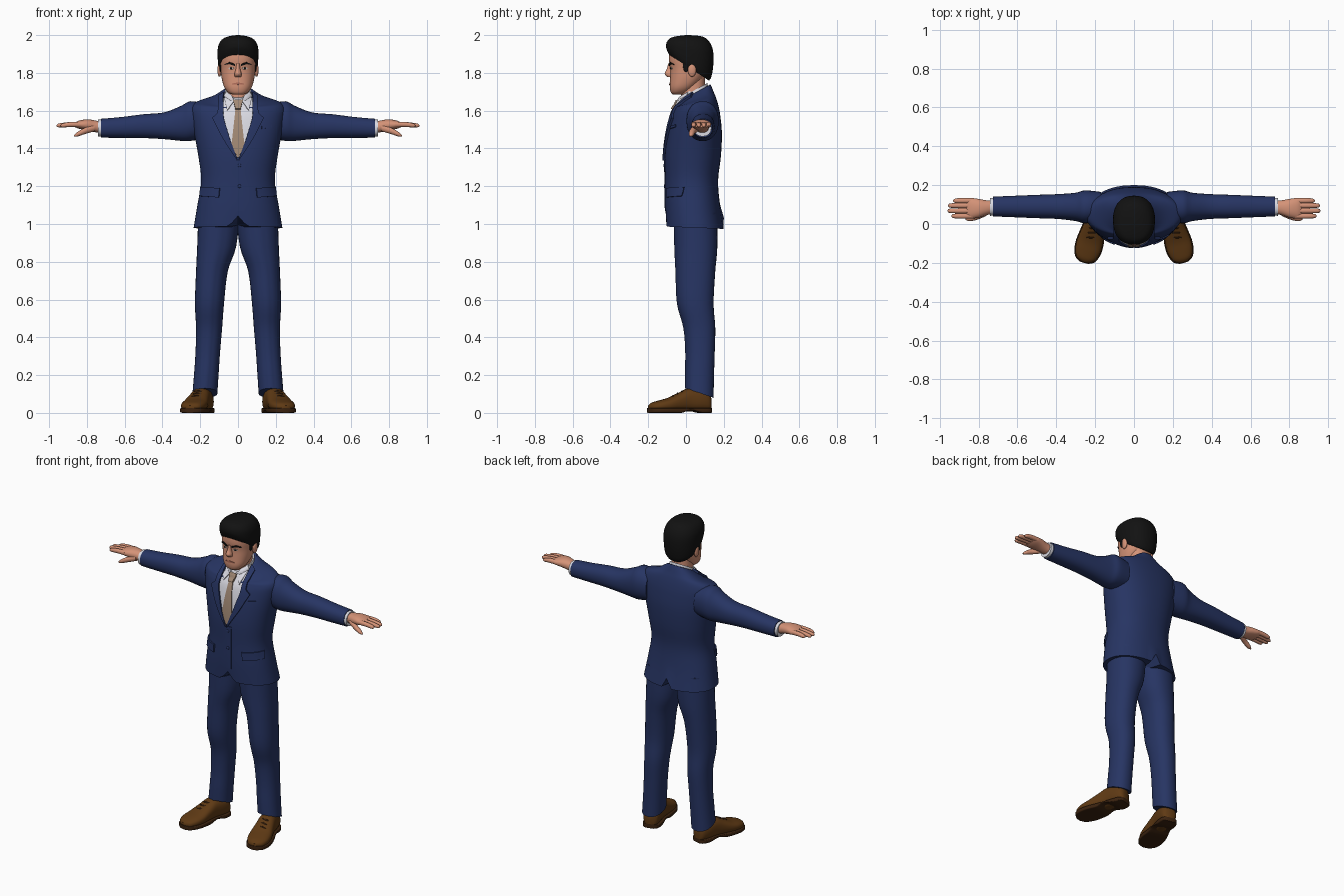
import bpy
import bmesh
import math
from mathutils import Vector
from mathutils.bvhtree import BVHTree

if "Cube" in bpy.data.objects:
    bpy.data.objects.remove(bpy.data.objects["Cube"])


def material(name, *rgb):
    m = bpy.data.materials.new(name)
    m.use_nodes = True
    m.diffuse_color = (*rgb, 1)
    m.node_tree.nodes["Principled BSDF"].inputs["Base Color"].default_value = (*rgb, 1)
    return m


NAVY = material("navy cloth", .02, .035, .125)
SKIN = material("skin", .66, .29, .185)
LIP = material("lip", .42, .15, .1)
HAIR = material("black hair", .006, .006, .006)
SHIRT = material("white shirt", .7, .7, .76)
TIE = material("tan tie", .36, .25, .175)
SHOE = material("brown leather", .115, .042, .007)
SOLE = material("dark sole", .045, .017, .005)
EYE = material("eye white", .6, .55, .5)
SIDES = (("left", 1), ("right", -1))


def finish(name, bm, mat):
    bmesh.ops.recalc_face_normals(bm, faces=bm.faces)
    me = bpy.data.meshes.new(name)
    bm.to_mesh(me)
    bm.free()
    me.materials.append(mat)
    me.shade_smooth()
    me.set_sharp_from_angle(angle=math.radians(42))
    ob = bpy.data.objects.new(name, me)
    bpy.context.collection.objects.link(ob)
    return ob


def skin(name, rows, mat):
    """Bridge closed rings of points and fan both ends shut."""
    bm = bmesh.new()
    rings = [[bm.verts.new(p) for p in row] for row in rows]
    n = len(rings[0])
    for a, b in zip(rings, rings[1:]):
        for i in range(n):
            j = (i + 1) % n
            bm.faces.new((a[i], a[j], b[j], b[i]))
    for ring in (rings[0], rings[-1]):
        mid = bm.verts.new(sum((v.co for v in ring), Vector()) / n)
        for i in range(n):
            bm.faces.new((ring[i], ring[(i + 1) % n], mid))
    return finish(name, bm, mat)


def smooth_path(points, steps=4):
    """Catmull-Rom samples through tuples of numbers."""
    pts = [Vector(p) for p in points]
    out = []
    for i in range(len(pts) - 1):
        a, b, c, d = pts[max(i - 1, 0)], pts[i], pts[i + 1], pts[min(i + 2, len(pts) - 1)]
        for k in range(steps):
            t = k / steps
            out.append(b + (c - a) * (t / 2) + (a * 2 - b * 5 + c * 4 - d) * (t * t / 2)
                       + (b * 3 - a - c * 3 + d) * (t ** 3 / 2))
    return out + [pts[-1]]


def loft(name, sections, mat, axis="z", n=32, p=2.2, side=1, warp=None, steps=4):
    """Sections: position, u centre, u radius, v low, v high, tilt."""
    rows = []
    for t, uc, ur, lo, hi, tilt in smooth_path(sections, steps):
        row = []
        for i in range(n):
            a = math.tau * i / n
            c, s = math.cos(a), math.sin(a)
            u = uc + ur * math.copysign(abs(c) ** (2 / p), c)
            dv = (hi - lo) / 2 * math.copysign(abs(s) ** (2 / p), s)
            v = (lo + hi) / 2 + dv
            co = Vector((u, v, t + tilt * dv)) if axis == "z" else Vector((t, u, v))
            co = warp(co) if warp else co
            row.append(Vector((co.x * side, co.y, co.z)))
        rows.append(row)
    return skin(name, rows, mat)


def upright(*secs):
    """Centred sections: z, half width, front, back, tilt."""
    return [(z, 0, r, f, b, t) for z, r, f, b, t in secs]


def limb(*secs):
    """Sections along x: x, y, z, y radius, z radius."""
    return [(x, y, ry, z - rz, z + rz, 0) for x, y, z, ry, rz in secs]


def tree(ob):
    return BVHTree.FromPolygons([v.co.copy() for v in ob.data.vertices],
                                [list(f.vertices) for f in ob.data.polygons])


def on_front(x, z, trees):
    hits = [t.ray_cast(Vector((x, -1, z)), Vector((0, 1, 0))) for t in trees]
    hits = [h for h in hits if h[0] is not None]
    if not hits:
        hits = [trees[0].find_nearest(Vector((x, -.05, z)))]
    co, no = min(hits, key=lambda h: h[0].y)[:2]
    return co, (no if no.y < 0 else -no)


def plate(name, one, two, mat, off, trees, side=1, cols=8, steps=5):
    """Thin panel between two (x, z) edges, laid on the front of other parts."""
    def fine(e):
        e = [Vector(p) for p in e]
        return [a.lerp(b, k / steps) for a, b in zip(e, e[1:]) for k in range(steps)] + [e[-1]]
    rows = []
    for a, b in zip(fine(one), fine(two)):
        pts = [a.lerp(b, i / cols) for i in range(cols + 1)]
        hits = [on_front(q.x * side, q.y, trees) for q in pts]
        rows.append([c + m * off for c, m in hits] + [c - m * .003 for c, m in reversed(hits)])
    return skin(name, rows, mat)


def oval(x, z, rx, rz):
    arc = [math.pi * (i + .3) / 6.6 for i in range(7)]
    return [[(x + s * rx * math.sin(a), z + rz * math.cos(a)) for a in arc] for s in (-1, 1)]


def ball(name, loc, radii, mat):
    bm = bmesh.new()
    bmesh.ops.create_uvsphere(bm, u_segments=16, v_segments=10, radius=1)
    for v in bm.verts:
        v.co = Vector(loc) + Vector(a * b for a, b in zip(v.co, radii))
    return finish(name, bm, mat)


# Jacket body, with the hem parted at the front and at the back vent
def part_hem(co):
    low = max(0, 1 - (co.z - .98) / .13)
    width = .05 if co.y < 0 else .025
    co.z += .06 * min(low, 1) * max(0, 1 - abs(co.x) / width)
    return co


jacket = loft("jacket", upright(
    (.98, .235, -.105, .2, -.04), (1.1, .215, -.11, .18, 0), (1.23, .195, -.11, .17, 0),
    (1.36, .21, -.112, .185, 0), (1.48, .232, -.1, .19, 0), (1.57, .247, -.08, .182, 0),
    (1.615, .247, -.065, .172, .08), (1.642, .222, -.058, .16, .22),
    (1.66, .145, -.052, .147, .38), (1.692, .077, -.043, .13, .55)),
    NAVY, n=56, p=2.25, warp=part_hem)

# Neck, shirt collar band and head
loft("neck", upright((1.6, .064, -.03, .105, 0), (1.7, .062, -.025, .1, 0),
                     (1.8, .06, -.02, .1, 0)), SKIN)
collar = loft("shirt_collar", upright((1.65, .077, -.046, .122, .55), (1.68, .073, -.042, .118, .55),
                                      (1.705, .068, -.036, .113, .55)), SHIRT)
head = loft("head", upright(
    (1.686, .03, -.07, -.02, 0), (1.697, .052, -.08, .01, 0), (1.725, .073, -.086, .05, 0),
    (1.77, .086, -.084, .09, 0), (1.82, .092, -.083, .11, 0), (1.87, .096, -.09, .12, 0),
    (1.92, .093, -.083, .12, 0), (1.96, .065, -.05, .09, 0), (1.975, .02, 0, .04, 0)),
    SKIN, n=40, p=2.3)
loft("nose", upright((1.85, .009, -.094, -.06, 0), (1.82, .012, -.102, -.06, 0),
                     (1.795, .019, -.113, -.06, 0), (1.779, .017, -.1, -.06, 0)), SKIN, n=16)
loft("hair", upright(
    (1.828, .098, -.09, .122, -.65), (1.85, .105, -.1, .135, -.58), (1.893, .108, -.106, .145, -.36),
    (1.94, .105, -.102, .143, -.18), (1.975, .086, -.085, .122, -.08),
    (1.993, .052, -.055, .085, 0), (2, .008, 0, .02, 0)), HAIR, n=40, p=2.3)
face = [tree(head)]
plate("mouth", [(-.032, 1.743), (0, 1.75), (.032, 1.743)],
      [(-.032, 1.739), (0, 1.737), (.032, 1.739)], LIP, .003, face)
for word, s in SIDES:
    ball(word + "_ear", (s * .098, .032, 1.815), (.011, .022, .036), SKIN)
    ball(word + "_sideburn", (s * .092, .0, 1.84), (.006, .016, .036), HAIR)
    plate(word + "_eye", *oval(.036, 1.824, .014, .006), EYE, .002, face, s)
    plate(word + "_iris", *oval(.036, 1.824, .006, .006), HAIR, .004, face, s)
    plate(word + "_eyebrow", [(.016, 1.847), (.045, 1.857), (.068, 1.847)],
          [(.016, 1.837), (.045, 1.847), (.068, 1.843)], HAIR, .005, face, s)

# Shirt front, tie, lapels and pockets laid over the chest
chest = [tree(jacket), tree(collar)]
vee = [(.003, 1.355), (.045, 1.45), (.078, 1.56), (.083, 1.665)]
plate("shirt_front", [(-x, z) for x, z in vee], vee, SHIRT, .003, chest, cols=16)
blade = [(.013, 1.61), (.025, 1.5), (.034, 1.42), (.004, 1.352)]
plate("tie", [(-x, z) for x, z in blade], blade, TIE, .008, chest)
knot = [(.022, 1.652), (.021, 1.635), (.014, 1.603)]
plate("tie_knot", [(-x, z) for x, z in knot], knot, TIE, .016, chest)
plate("front_overlap", [(-.008, 1.34), (-.008, 1.07)], [(.03, 1.34), (.03, 1.07)],
      NAVY, .004, chest)
for i, z in enumerate((1.31, 1.2)):
    co, no = on_front(.008, z, chest)
    ball("jacket_button_%d" % (i + 1), co + no * .004, (.009, .004, .009), NAVY)
for word, s in SIDES:
    plate(word + "_collar_wing", [(.014, 1.655), (.03, 1.635), (.055, 1.6)],
          [(.062, 1.698), (.07, 1.66), (.058, 1.6)], SHIRT, .009, chest, s)
    plate(word + "_lapel", [(.002, 1.338), (.042, 1.45), (.072, 1.55), (.077, 1.58), (.074, 1.69)],
          [(.005, 1.335), (.078, 1.45), (.134, 1.56), (.106, 1.585), (.102, 1.67)],
          NAVY, .012, chest, s)
    plate(word + "_pocket_flap", [(.095, 1.19), (.193, 1.195)], [(.1, 1.14), (.196, 1.147)],
          NAVY, .009, chest, s)
plate("breast_pocket", [(.125, 1.518), (.178, 1.526)], [(.125, 1.504), (.178, 1.512)],
      NAVY, .006, chest)

# Sleeves, cuffs and hands
for word, s in SIDES:
    loft(word + "_sleeve", limb(
        (.17, .09, 1.545, .075, .09), (.25, .088, 1.545, .085, .105), (.3, .088, 1.533, .073, .093),
        (.39, .09, 1.52, .064, .071), (.5, .09, 1.518, .06, .063),
        (.62, .09, 1.511, .055, .055), (.725, .09, 1.507, .051, .05)), NAVY, "x", side=s)
    loft(word + "_cuff", limb((.7, .09, 1.508, .045, .044), (.742, .088, 1.508, .046, .044)),
         SHIRT, "x", side=s)
    loft(word + "_palm", limb(
        (.72, .088, 1.51, .034, .03), (.76, .084, 1.518, .038, .031), (.8, .081, 1.525, .048, .029),
        (.84, .081, 1.526, .053, .022), (.862, .081, 1.525, .048, .013)), SKIN, "x", side=s)
    for finger, y, tip in (("index", .041, .94), ("middle", .068, .96),
                           ("ring", .095, .957), ("little", .12, .932)):
        loft("%s_%s_finger" % (word, finger), limb(
            (.83, y, 1.527, .013, .014), (.885, y, 1.527, .0135, .0135),
            (tip - .012, y, 1.522, .011, .0105), (tip, y, 1.52, .003, .003)),
            SKIN, "x", 14, side=s)
    loft(word + "_thumb", limb(
        (.76, .06, 1.508, .018, .018), (.81, .037, 1.493, .016, .017),
        (.85, .028, 1.475, .013, .012), (.868, .026, 1.466, .003, .003)), SKIN, "x", 14, side=s)

# Trouser legs with a pressed front crease
for word, s in SIDES:
    leg = loft(word + "_trouser_leg", [
        (.105, .175, .066, 0, .146, -.35), (.2, .168, .065, .0, .148, -.15),
        (.32, .16, .065, .002, .152, 0), (.45, .153, .069, -.008, .155, 0),
        (.58, .151, .077, -.042, .146, 0), (.75, .138, .084, -.05, .155, 0),
        (.88, .113, .103, -.056, .166, 0), (1.06, .1, .11, -.06, .165, 0)], NAVY, side=s)
    for i, v in enumerate(leg.data.vertices):
        if i % 32 == 24:
            v.co.y -= .006


# Shoes turned outward, with soles, heels and laces
def place_foot(co):
    a = math.radians(15)
    return Vector((.175 + co.y * math.cos(a) + co.x * math.sin(a),
                   .1 + co.y * math.sin(a) - co.x * math.cos(a), co.z))


outline = [(-.03, .026, .085), (-.015, .044, .105), (.03, .052, .125), (.09, .053, .13),
           (.14, .059, .108), (.2, .067, .08), (.25, .064, .066), (.29, .047, .054), (.308, .016, .04)]
for word, s in SIDES:
    loft(word + "_shoe", [(d, 0, r, .008, top, 0) for d, r, top in outline],
         SHOE, "x", 28, 2.5, s, place_foot)
    loft(word + "_sole", [(d * 1.01, 0, r + .005, .014 if .06 < d < .14 else 0, .026, 0)
                          for d, r, top in outline], SOLE, "x", 28, 7, s, place_foot)
    for i in range(3):
        d = .125 + i * .025
        co = place_foot(Vector((d, 0, .113 - i * .013)))
        ball("%s_lace_%d" % (word, i + 1), (co.x * s, co.y, co.z), (.026, .005, .007), SOLE)
